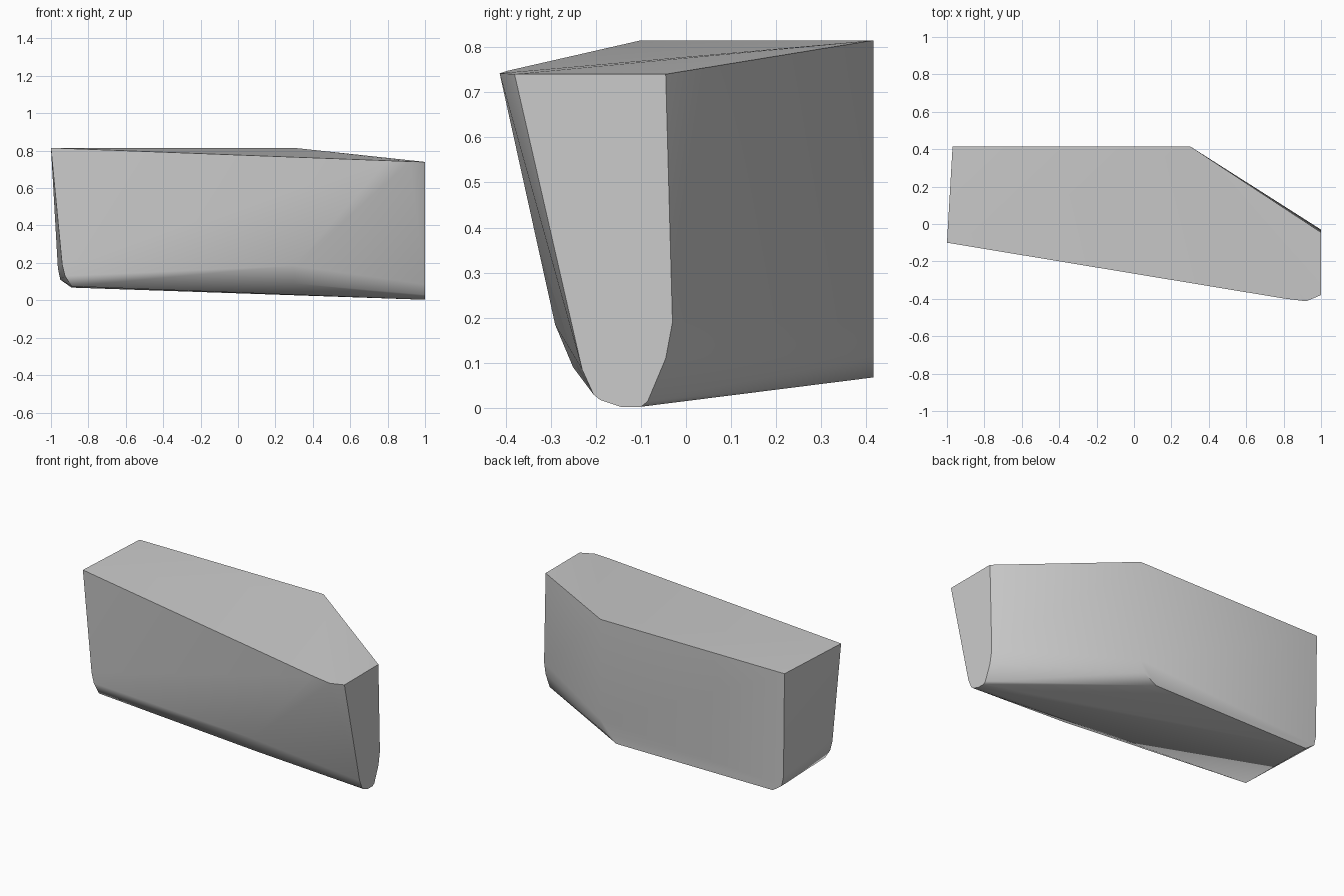
import bpy, bmesh, math

cube = bpy.data.objects.get("Cube")
if cube:
    bpy.data.objects.remove(cube, do_unlink=True)

# Plain grey material
grey = bpy.data.materials.new("plain_grey")
grey.use_nodes = True
colour = (0.6, 0.6, 0.6, 1.0)
grey.diffuse_color = colour
grey.node_tree.nodes["Principled BSDF"].inputs["Base Color"].default_value = colour

# Left end cap outline (y, z) on the plane x = 1
left_cap = [(-0.38, 0.74), (-0.045, 0.74), (-0.03, 0.19), (-0.045, 0.11),
            (-0.085, 0.015), (-0.1, 0.003), (-0.145, 0.003), (-0.19, 0.018),
            (-0.205, 0.03), (-0.23, 0.085)]
# Rounded-bottom upright edges (x, z), each at one depth y
right_front_edge = [(-1, 0.815), (-0.94, 0.19), (-0.925, 0.13), (-0.89, 0.075)]
right_back_edge = [(-0.97, 0.815), (-0.963, 0.17), (-0.95, 0.11), (-0.89, 0.068)]
back_corner_edge = [(0.3, 0.815), (0.3, 0.19), (0.275, 0.12), (0.19, 0.068)]
# Bulge of the front wall
front_bulge = [(0.8, -0.398, 0.747), (0.92, -0.413, 0.742),
               (0.3, -0.29, 0.185), (0.3, -0.25, 0.09)]

points = [(1, y, z) for y, z in left_cap] + front_bulge
for edge, depth in ((right_front_edge, -0.1), (right_back_edge, 0.415),
                    (back_corner_edge, 0.415)):
    points += [(x, depth, z) for x, z in edge]

# Wrap the outlines in one convex block
bm = bmesh.new()
for p in points:
    bm.verts.new(p)
hull = bmesh.ops.convex_hull(bm, input=bm.verts)
loose = [v for v in bm.verts if not v.link_faces]
bmesh.ops.delete(bm, geom=loose, context='VERTS')
bmesh.ops.dissolve_limit(bm, angle_limit=math.radians(0.5),
                         verts=bm.verts, edges=bm.edges)
bmesh.ops.recalc_face_normals(bm, faces=bm.faces)
mesh = bpy.data.meshes.new("wedge_block")
bm.to_mesh(mesh)
bm.free()
mesh.materials.append(grey)

block = bpy.data.objects.new("wedge_block", mesh)
bpy.context.collection.objects.link(block)
bpy.ops.object.select_all(action='DESELECT')
block.select_set(True)
bpy.context.view_layer.objects.active = block
bpy.ops.object.shade_smooth_by_angle(angle=math.radians(40))
